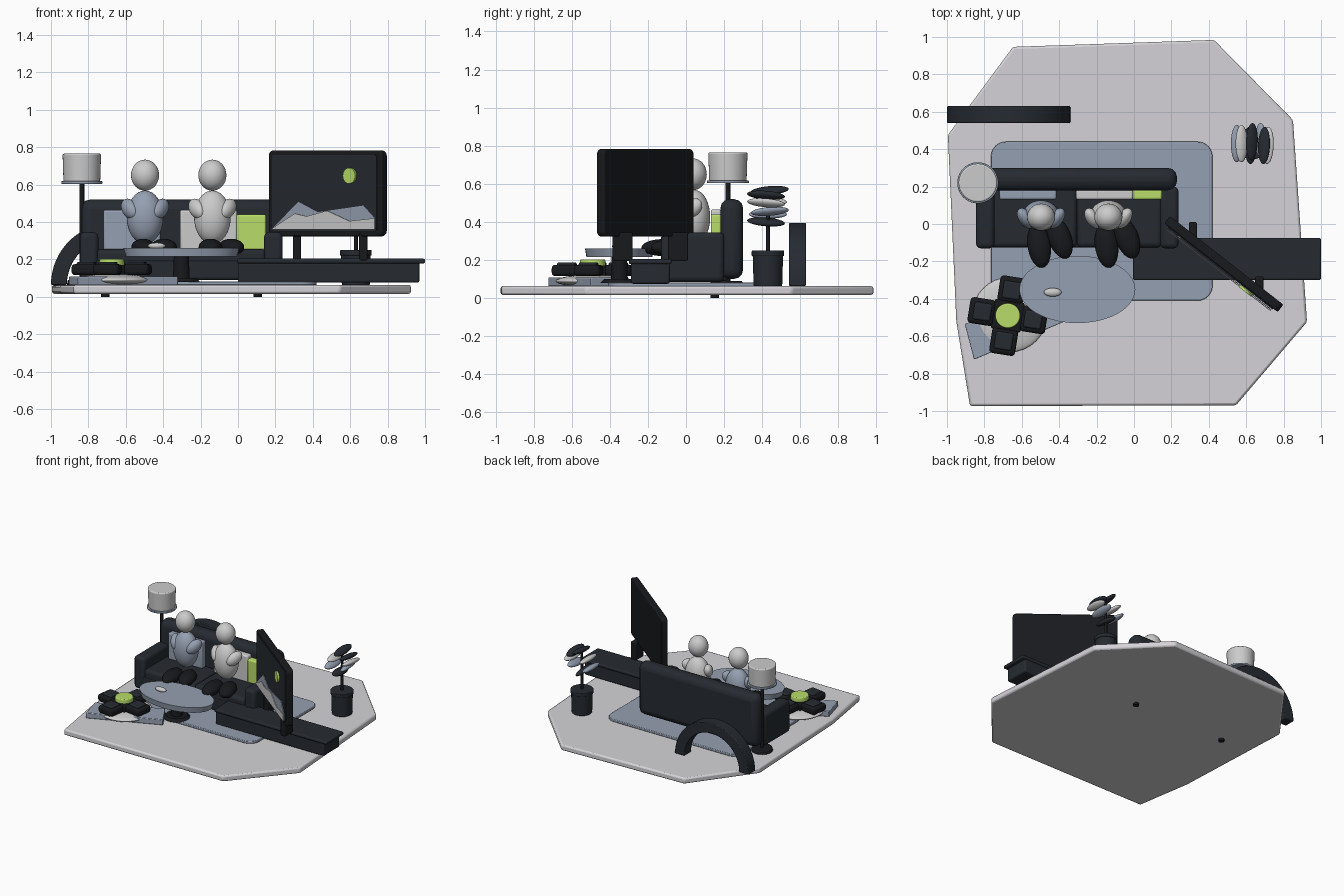
import bpy, bmesh
from math import sin, cos, pi, radians
from mathutils import Vector

if "Cube" in bpy.data.objects:
    bpy.data.objects.remove(bpy.data.objects["Cube"])

def mat(name, r, g, b):
    m = bpy.data.materials.new(name)
    m.diffuse_color = (r, g, b, 1)
    m.use_nodes = True
    m.node_tree.nodes["Principled BSDF"].inputs["Base Color"].default_value = m.diffuse_color
    return m

DARK = mat("charcoal", .019, .024, .031)
BLACK = mat("black", .009, .010, .012)
GREY = mat("slate", .30, .35, .44)
WHITE = mat("white", .75, .75, .77)
FLOOR = mat("floor", .66, .65, .68)
LIME = mat("lime", .48, .72, .14)

def finish(o, name, m, bevel=0, seg=3, angle=35):
    o.name = name
    o.data.materials.append(m)
    if bevel:
        b = o.modifiers.new("bevel", "BEVEL")
        b.width, b.segments, b.limit_method = bevel, seg, 'ANGLE'
    bpy.ops.object.select_all(action='DESELECT')
    o.select_set(True)
    bpy.context.view_layer.objects.active = o
    bpy.ops.object.shade_smooth_by_angle(angle=radians(angle))
    return o

def box(name, x, y, z, m, bevel=.015, rot=0):
    """x, y, z are (min, max) pairs; rot turns the box about its own centre."""
    c = [(a + b) / 2 for a, b in (x, y, z)]
    bpy.ops.mesh.primitive_cube_add(size=1, location=c)
    o = bpy.context.object
    s = [b - a for a, b in (x, y, z)]
    for v in o.data.vertices:
        v.co = Vector(v.co[i] * s[i] for i in range(3))
    o.rotation_euler.z = rot
    return finish(o, name, m, bevel)

def ball(name, loc, size, m, rot=(0, 0, 0)):
    bpy.ops.mesh.primitive_uv_sphere_add(segments=32, ring_count=16, location=loc, rotation=rot)
    o = bpy.context.object
    o.scale = size
    return finish(o, name, m)

def cyl(name, x, y, z0, z1, r0, r1, m, bevel=0, sides=40):
    bpy.ops.mesh.primitive_cone_add(vertices=sides, radius1=r0, radius2=r1, depth=z1 - z0,
                                    location=(x, y, (z0 + z1) / 2))
    return finish(bpy.context.object, name, m, bevel)

def prism(name, pts, depth, m, bevel=0, loc=(0, 0, 0), rot=(0, 0, 0), seg=2):
    """Outline in local xy pushed up along local z."""
    me = bpy.data.meshes.new(name)
    bm = bmesh.new()
    f = bm.faces.new([bm.verts.new((p[0], p[1], 0)) for p in pts])
    up = bmesh.ops.extrude_face_region(bm, geom=[f])["geom"]
    bmesh.ops.translate(bm, vec=(0, 0, depth), verts=[v for v in up if isinstance(v, bmesh.types.BMVert)])
    bmesh.ops.recalc_face_normals(bm, faces=bm.faces)
    bm.to_mesh(me)
    bm.free()
    o = bpy.data.objects.new(name, me)
    bpy.context.collection.objects.link(o)
    o.location, o.rotation_euler = loc, rot
    return finish(o, name, m, bevel, seg)

def round_rect(x0, x1, y0, y1, r, n=6):
    pts = []
    for k, (cx, cy) in enumerate([(x1 - r, y1 - r), (x0 + r, y1 - r), (x0 + r, y0 + r), (x1 - r, y0 + r)]):
        pts += [(cx + r * cos(pi / 2 * (k + i / n)), cy + r * sin(pi / 2 * (k + i / n))) for i in range(n + 1)]
    return pts

# Floor slab and rug
prism("floor_slab", [(-.877, -.973), (.545, -.97), (.925, -.524), (.85, .556), (.428, .984),
                     (-.647, .947), (-.995, .476), (-.95, -.52)], .047, FLOOR, .012, (0, 0, .016))
prism("rug", round_rect(-.765, .42, -.41, .44, .08), .02, GREY, .004, (0, 0, .062))

# Sofa
box("sofa_base", (-.80, .19), (-.125, .22), (.09, .2), DARK)
for i, x in enumerate((-.76, -.305)):
    box(f"seat_cushion_{i}", (x, x + .455), (-.125, .2), (.17, .255), DARK, .025)
box("sofa_back", (-.84, .23), (.18, .30), (.10, .52), DARK, .05)
for side, x in (("left", -.845), ("right", .14)):
    box(f"sofa_arm_{side}", (x, x + .098), (-.13, .2), (.085, .345), DARK, .025)
for side, x in (("left", -.71), ("right", .105)):
    cyl(f"sofa_foot_{side}", x, .15, 0, .12, .022, .022, BLACK)
for name, x0, x1, top, m in (("grey", -.72, -.415, .465, GREY), ("white", -.31, -.005, .465, WHITE),
                             ("lime", -.01, .15, .44, LIME)):
    box(f"pillow_{name}", (x0, x1), (.13, .185), (.25, top), m, .012)

# Two seated figures
def figure(tag, x, m):
    ball(f"{tag}_head", (x, .037, .65), (.075, .072, .083), WHITE)
    ball(f"{tag}_torso", (x, .045, .425), (.098, .082, .143), m)
    for s in (-1, 1):
        ball(f"{tag}_arm_{s}", (x + s * .082, .03, .47), (.037, .068, .046), m,
             (radians(35), 0, s * radians(-35)))
    ball(f"{tag}_leg_left", (x - .01, -.115, .265), (.062, .12, .045), BLACK, (0, 0, radians(8)))
    ball(f"{tag}_leg_right", (x + .1, -.075, .265), (.062, .115, .045), BLACK, (0, 0, radians(20)))

figure("left_figure", -.497, GREY)
figure("right_figure", -.137, WHITE)

# Floor lamp
cyl("lamp_base", -.835, .22, .062, .09, .08, .075, BLACK, .006)
cyl("lamp_pole", -.835, .22, .08, .63, .013, .013, BLACK, sides=20)
cyl("lamp_rim", -.835, .22, .603, .618, .11, .11, GREY, .004)
cyl("lamp_shade", -.835, .22, .612, .765, .098, .103, WHITE, .008)

# Arch behind the sofa
ring = [(r * cos(a), r * sin(a)) for r, steps in ((.33, range(33)), (.245, range(32, -1, -1)))
        for a in [pi * i / 32 for i in steps]]
prism("arch", ring, .09, DARK, .006, (-.67, .63, .064), (pi / 2, 0, 0))

# Coffee table
top = cyl("table_top", -.303, -.35, .215, .26, 1, 1, GREY)
top.scale = (.31, .18, 1)
for v in top.data.vertices:
    if v.co.z < 0:
        v.co.x *= .96
        v.co.y *= .96
cyl("table_stem", -.303, -.35, .09, .22, .045, .04, BLACK)
cyl("table_foot", -.303, -.35, .08, .1, .1, .08, BLACK)
ball("table_pebble", (-.435, -.365, .272), (.047, .023, .017), WHITE)

# Low plinth with a four-petal pouf
prism("plinth", [(-.905, -.535), (-.855, -.725), (-.32, -.50), (-.42, -.33)], .045, GREY, .005, (0, 0, .063))
ball("plinth_disc", (-.665, -.485, .09), (.2, .2, .033), WHITE)
px, py, turn = -.675, -.49, radians(-9)
for i in range(4):
    a = turn + i * pi / 2
    for name, r, h, z0, z1, m in (("petal", .14, .07, .115, .175, BLACK), ("petal_pad", .137, .047, .165, .187, DARK)):
        cx, cy = px + r * cos(a), py + r * sin(a)
        box(f"{name}_{i}", (cx - h, cx + h), (cy - h, cy + h), (z0, z1), m, .02 if h > .05 else .01, a)
box("pouf_core", (px - .08, px + .08), (py - .08, py + .08), (.115, .17), BLACK, .01, turn)
cyl("pouf_button", px, py, .165, .203, .068, .066, LIME, .006)

# Media bench
box("bench_body", (.0, .97), (-.29, -.085), (.075, .185), DARK, .012)
box("bench_top", (-.005, 1.0), (-.30, -.075), (.178, .204), DARK, .01)

# Screen, turned to face the sofa; outline coordinates run along the screen and up
yaw = radians(-38)
nx, ny = sin(yaw), -cos(yaw)
def panel(name, pts, off, depth, m, bevel=0):
    return prism(name, pts, depth, m, bevel, (.48 + nx * off, -.214 + ny * off, 0), (pi / 2, 0, yaw))

panel("screen_frame", round_rect(-.385, .385, .323, .783, .03), -.025, .05, BLACK, .008)
panel("screen_glass", round_rect(-.355, .355, .352, .757, .012), .022, .009, DARK)
panel("picture_far_hills", [(-.35, .365), (-.17, .51), (-.04, .455), (.27, .49), (.35, .42), (.35, .365)],
      .034, .004, GREY)
panel("picture_near_hills", [(-.352, .36), (-.19, .445), (-.11, .43), (.03, .46), (.18, .405), (.352, .42),
                             (.352, .36)], .041, .004, WHITE)
panel("picture_sun", [(.18 + .042 * cos(pi * i / 16), .647 + .042 * sin(pi * i / 16)) for i in range(32)],
      .033, .014, LIME)
for side, x, y in (("left", .315, -.045), ("right", .67, -.335)):
    box(f"screen_leg_{side}", (x - .022, x + .022), (y - .05, y + .055), (.195, .345), BLACK, .008)

# Potted plant
plx, ply = .63, .43
cyl("plant_pot", plx, ply, .062, .235, .075, .08, DARK, .006)
cyl("pot_rim", plx, ply, .22, .25, .085, .085, DARK, .005)
cyl("plant_stem", plx, ply, .24, .56, .011, .009, BLACK, sides=16)
leaves = [(-.01, .40, DARK), (-.08, .44, GREY), (.05, .455, GREY), (.085, .50, WHITE),
          (-.055, .505, WHITE), (0, .565, DARK), (.065, .54, DARK)]
for i, (dx, z, m) in enumerate(leaves):
    ball(f"leaf_{i}", (plx + dx, ply + (i % 3 - 1) * .01, z), (.034, .1, .02), m,
         (radians(5 * (i % 3 - 1)), radians(-25 if dx > 0 else 25), 0))
